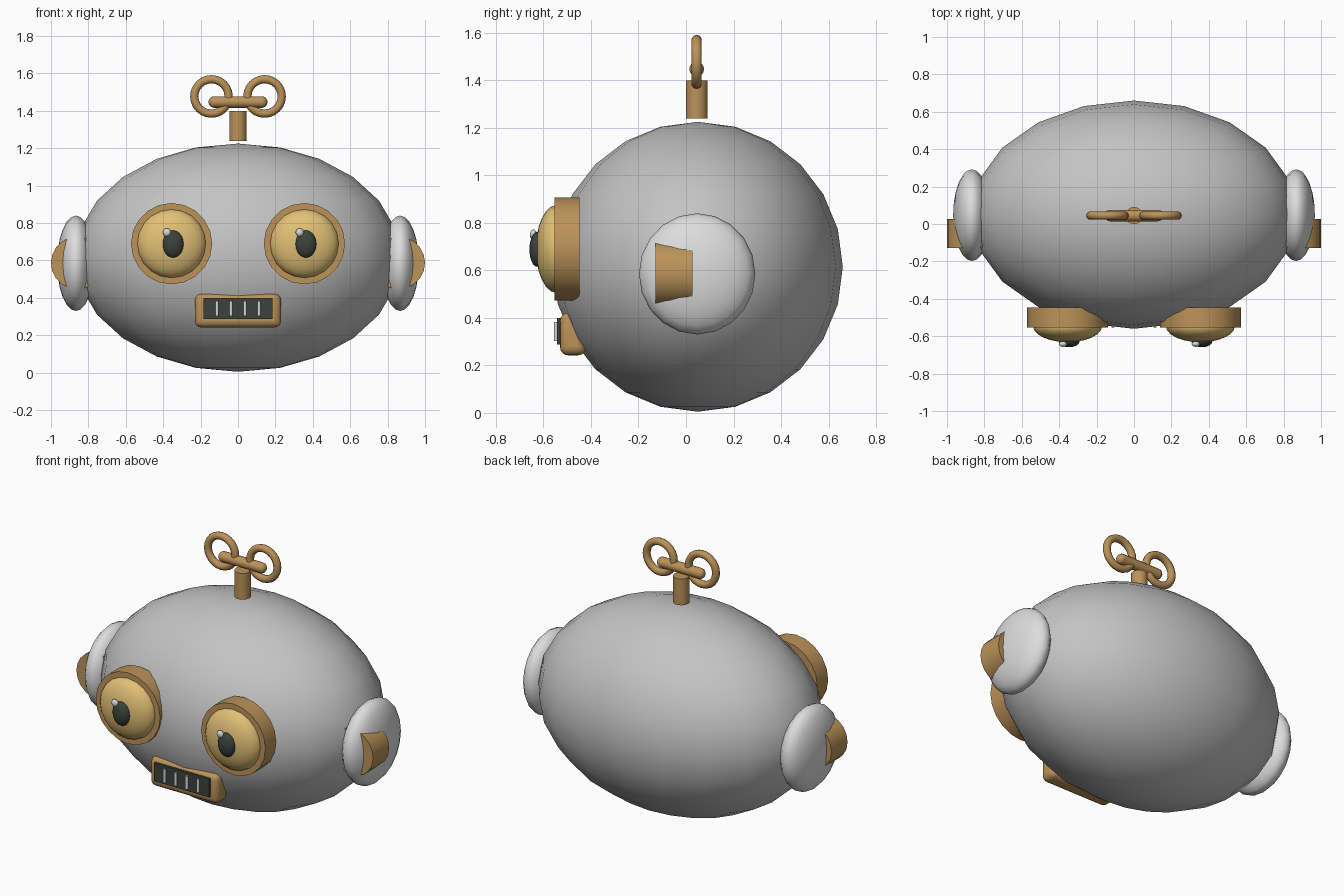
import bpy, math

if "Cube" in bpy.data.objects:
    bpy.data.objects.remove(bpy.data.objects["Cube"])

def material(name, rgb):
    m = bpy.data.materials.new(name)
    m.diffuse_color = (*rgb, 1)
    m.use_nodes = True
    m.node_tree.nodes["Principled BSDF"].inputs["Base Color"].default_value = m.diffuse_color
    return m

GREY = material("body grey", (0.55, 0.55, 0.55))
PALE = material("pale grey", (0.72, 0.72, 0.73))
BRASS = material("brass", (0.50, 0.29, 0.10))
YELLOW = material("eye yellow", (0.76, 0.53, 0.18))
DARK = material("charcoal", (0.045, 0.055, 0.048))
SILVER = material("silver", (0.68, 0.68, 0.68))
QUARTER = math.pi / 2
ALONG_X = (0, QUARTER, 0)
ALONG_Y = (QUARTER, 0, 0)

def finish(name, mat, angle=40):
    ob = bpy.context.object
    ob.name = name
    ob.data.materials.append(mat)
    bpy.ops.object.transform_apply(location=False, rotation=True, scale=True)
    bpy.ops.object.shade_smooth_by_angle(angle=math.radians(angle))
    return ob

def ellipsoid(name, mat, loc, radii, segs=20, rings=12, rot=(0, 0, 0)):
    bpy.ops.mesh.primitive_uv_sphere_add(segments=segs, ring_count=rings, radius=1,
                                         location=loc, rotation=rot)
    bpy.context.object.scale = radii
    return finish(name, mat, 60)

def cylinder(name, mat, loc, r, depth, rot=(0, 0, 0), sides=20):
    bpy.ops.mesh.primitive_cylinder_add(vertices=sides, radius=r, depth=depth,
                                        location=loc, rotation=rot)
    return finish(name, mat)

def box(name, mat, loc, size, bevel=0):
    bpy.ops.mesh.primitive_cube_add(size=1, location=loc)
    bpy.context.object.scale = size
    ob = finish(name, mat)
    if bevel:
        mod = ob.modifiers.new("Bevel", 'BEVEL')
        mod.width, mod.segments = bevel, 4
    return ob

# Egg-shaped body
ellipsoid("body", GREY, (0, 0.05, 0.615), (0.87, 0.61, 0.61))

for side, s in (("left", -1), ("right", 1)):
    # Ear pad with a brass drum poking through it
    ellipsoid(side + "_ear", PALE, (s * 0.867, 0.047, 0.585), (0.255, 0.245, 0.1),
              rot=ALONG_X)
    cylinder(side + "_ear_drum", BRASS, (s * 0.86, -0.05, 0.587), 0.14, 0.155, ALONG_Y)

    # Eye: rim, domed lens, pupil and glint
    ex = s * 0.355
    cylinder(side + "_eye_rim", BRASS, (ex, -0.5, 0.69), 0.217, 0.105, ALONG_Y)
    ellipsoid(side + "_eye_lens", YELLOW, (ex, -0.545, 0.69), (0.185, 0.185, 0.087),
              rot=ALONG_Y)
    ellipsoid(side + "_pupil", DARK, (ex + 0.008, -0.626, 0.688), (0.056, 0.073, 0.033),
              rot=ALONG_Y)
    ellipsoid(side + "_glint", SILVER, (ex - 0.025, -0.642, 0.75), (0.022, 0.015, 0.022), 12, 8)

    # Loop of the wind-up key
    bpy.ops.mesh.primitive_torus_add(location=(s * 0.142, 0.045, 1.477), rotation=ALONG_Y,
                                     major_radius=0.092, minor_radius=0.022,
                                     major_segments=24, minor_segments=10)
    finish(side + "_key_loop", BRASS, 60)
    # Rounded end of the key bar
    ellipsoid(side + "_key_bar_end", BRASS, (s * 0.127, 0.045, 1.447), (0.031, 0.031, 0.031), 12, 8)

# Key stem and bar
cylinder("key_stem", BRASS, (0, 0.045, 1.32), 0.046, 0.16)
cylinder("key_bar", BRASS, (0, 0.045, 1.447), 0.031, 0.254, ALONG_X, 12)

# Mouth: frame, grille and teeth
box("mouth_frame", BRASS, (0, -0.475, 0.332), (0.46, 0.11, 0.18), 0.035)
box("mouth_grille", DARK, (0, -0.525, 0.343), (0.37, 0.035, 0.112))
for i in range(4):
    cylinder("tooth_%d" % (i + 1), SILVER, ((i - 1.5) * 0.075, -0.547, 0.342), 0.009, 0.08, sides=10)
